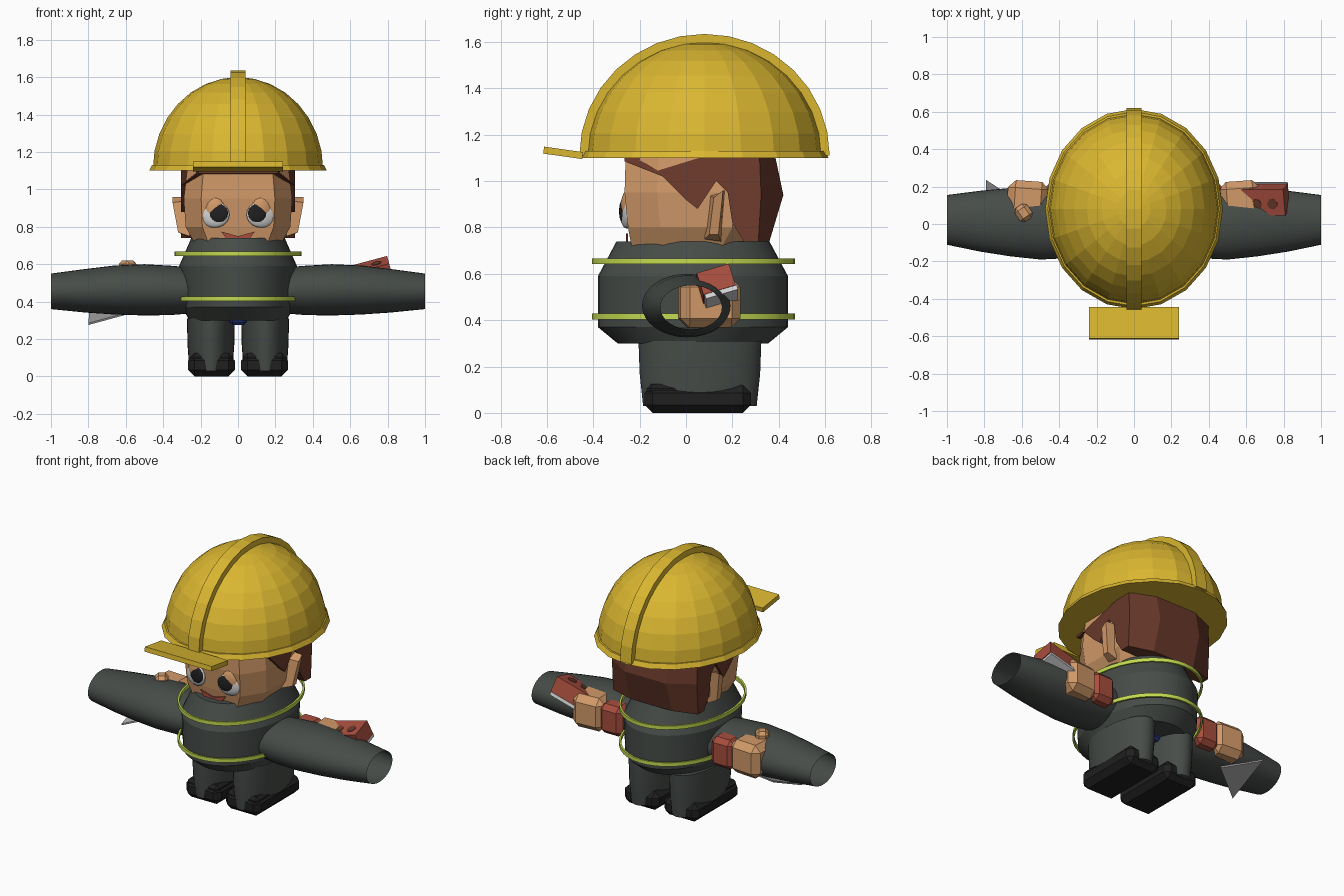
import bpy, bmesh
from math import sin, cos, pi, radians
from mathutils import Vector, Euler

if "Cube" in bpy.data.objects:
    bpy.data.objects.remove(bpy.data.objects["Cube"], do_unlink=True)


def material(name, r, g, b):
    m = bpy.data.materials.new(name)
    m.use_nodes = True
    m.diffuse_color = (r, g, b, 1)
    m.node_tree.nodes["Principled BSDF"].inputs["Base Color"].default_value = (r, g, b, 1)
    return m


YELLOW = material("helmet yellow", .70, .47, .03)
JACKET = material("charcoal cloth", .062, .072, .065)
LIME = material("reflective lime", .55, .70, .08)
SKIN = material("skin", .64, .32, .14)
HAIR = material("brown hair", .14, .04, .023)
BRICK = material("brick red", .39, .075, .048)
BLACK = material("boot black", .014, .014, .014)
WHITE = material("eye white", .68, .68, .68)
STEEL = material("steel grey", .38, .38, .38)
BLUE = material("denim blue", .02, .04, .22)


def finish(name, bm, mat, smooth=None):
    bmesh.ops.recalc_face_normals(bm, faces=bm.faces)
    me = bpy.data.meshes.new(name)
    bm.to_mesh(me)
    bm.free()
    me.materials.append(mat)
    if smooth:
        me.shade_smooth()
        me.set_sharp_from_angle(angle=radians(smooth))
    ob = bpy.data.objects.new(name, me)
    bpy.context.collection.objects.link(ob)
    return ob


def loft(name, rings, mat, smooth=None, caps=True):
    """Skin a list of point rings."""
    bm = bmesh.new()
    rows = [[bm.verts.new(p) for p in ring] for ring in rings]
    n = len(rows[0])
    for a, b in zip(rows, rows[1:]):
        for i in range(n):
            j = (i + 1) % n
            bm.faces.new((a[i], a[j], b[j], b[i]))
    if caps:
        bm.faces.new(rows[0])
        bm.faces.new(rows[-1])
    return finish(name, bm, mat, smooth)


def ellipse(cx, cy, z, rx, ry, n=32):
    return [(cx + rx * cos(2 * pi * i / n), cy + ry * sin(2 * pi * i / n), z) for i in range(n)]


def box(name, loc, size, mat, rot=(0, 0, 0), bevel=0):
    bm = bmesh.new()
    bmesh.ops.create_cube(bm, size=1)
    bmesh.ops.scale(bm, vec=size, verts=bm.verts)
    if bevel:
        bmesh.ops.bevel(bm, geom=bm.edges[:], offset=bevel, segments=1, affect='EDGES')
    bmesh.ops.rotate(bm, matrix=Euler([radians(a) for a in rot]).to_matrix(), verts=bm.verts)
    bmesh.ops.translate(bm, vec=loc, verts=bm.verts)
    return finish(name, bm, mat)


def plate(name, pts, offset, mat):
    """Thin slab between a polygon and its offset copy."""
    off = Vector(offset)
    return loft(name, [pts, [tuple(Vector(p) + off) for p in pts]], mat)


# Helmet: dome, rim, crest and peak
HY, HZ = .08, 1.11
dome = [ellipse(0, HY, HZ + .49 * sin(t), .455 * cos(t), .51 * cos(t), 20)
        for t in [k * pi / 16 for k in range(8)] + [1.55]]
loft("helmet_dome", dome, YELLOW)
loft("helmet_rim", [ellipse(0, HY, 1.1, .475, .535, 20),
                    ellipse(0, HY, 1.13, .46, .52, 20)], YELLOW)
angles = [k * pi / 16 for k in range(17)]
arch = [(HY - .54 * cos(t), HZ + .525 * sin(t)) for t in angles]
arch += [(HY + .48 * cos(t), HZ + .46 * sin(t)) for t in angles]
plate("helmet_crest", [(-.04, y, z) for y, z in arch], (.08, 0, 0), YELLOW)
box("helmet_peak", (0, -.53, 1.122), (.48, .17, .03), YELLOW, (-8, 0, 0))


# Head: chamfered block
def head_ring(z, w, front, back):
    return [(-.68 * w, front, z), (.68 * w, front, z), (w, front + .14, z), (w, back - .12, z),
            (.6 * w, back, z), (-.6 * w, back, z), (-w, back - .12, z), (-w, front + .14, z)]


loft("head", [head_ring(.69, .22, -.23, .26), head_ring(.8, .28, -.25, .32),
              head_ring(.95, .29, -.265, .34), head_ring(1.12, .27, -.26, .32)], SKIN)

# Hair: side outline lofted across, drawn in at the front and rounded at the back
outline = [(-.265, 1.13), (-.265, 1.085), (-.1, 1.02), (0, .92), (.05, .88), (.13, 1.0),
           (.18, .95), (.2, .82), (.25, .74), (.36, .74), (.42, .94), (.38, 1.13)]


def hair_section(x, edge):
    return [(x * (.7 if edge and y < -.15 else 1),
             min(y, .3 + (y - .3) * .2) if edge else y, z) for y, z in outline]


loft("hair", [hair_section(-.305, True), hair_section(-.15, False),
              hair_section(.15, False), hair_section(.305, True)], HAIR)

# Mouth
plate("mouth", [(-.09, -.25, .775), (0, -.25, .75), (.09, -.25, .775), (.05, -.25, .72),
                (-.05, -.25, .72)], (0, -.009, 0), BRICK)


def disc(name, loc, radii, mat, turn):
    bm = bmesh.new()
    bmesh.ops.create_uvsphere(bm, u_segments=20, v_segments=10, radius=1)
    bmesh.ops.scale(bm, vec=radii, verts=bm.verts)
    bmesh.ops.rotate(bm, matrix=Euler((0, 0, turn)).to_matrix(), verts=bm.verts)
    bmesh.ops.translate(bm, vec=loc, verts=bm.verts)
    return finish(name, bm, mat, 60)


# Paired face, arm and leg parts
for side, s in (("left", 1), ("right", -1)):
    disc(side + "_eyelid", (s * .128, -.25, .885), (.06, .03, .078), SKIN, s * .25)
    disc(side + "_eye", (s * .125, -.255, .865), (.082, .025, .07), WHITE, s * .25)
    disc(side + "_pupil", (s * .105, -.272, .87), (.054, .015, .052), BLACK, s * .15)
    loft(side + "_ear", [[(s * .26, .08, .75), (s * .26, .15, .74), (s * .26, .17, .96), (s * .26, .1, .94)],
                         [(s * .32, .1, .77), (s * .32, .14, .77), (s * .35, .16, .96), (s * .35, .12, .93)]], SKIN)

    # Open sleeve tube
    stations = [(.22, .01, .46, .17, .12), (.36, .005, .46, .188, .132), (.5, .005, .463, .195, .137),
                (.66, .01, .462, .183, .131), (.82, .015, .458, .163, .116), (1.0, .022, .455, .133, .095)]
    loft(side + "_sleeve", [[(s * x, cy + a, cz + b) for a, b, _ in ellipse(0, 0, 0, ry, rz)]
                            for x, cy, cz, ry, rz in stations], JACKET, 40, caps=False)
    box(side + "_shirt_cuff", (s * .4, .11, .47), (.16, .22, .19), BRICK, bevel=.03)
    box(side + "_hand", (s * .57, .1, .475), (.22, .26, .215), SKIN, (0, 0, s * 4), .04)

    # Trouser leg and boot
    loft(side + "_trouser_leg", [ellipse(s * .145, .06, z, rx, ry)
                                 for z, rx, ry in ((.03, .115, .245), (.17, .125, .26), (.31, .128, .265))],
         JACKET, 40)
    box(side + "_boot", (s * .142, .05, .06), (.25, .46, .12), BLACK, bevel=.035)
    box(side + "_boot_toe", (s * .142, -.08, .085), (.225, .18, .08), BLACK, bevel=.02)

box("right_thumb", (-.59, .06, .585), (.08, .09, .07), SKIN, (0, 0, 35), .02)
box("trousers_seat", (0, .03, .31), (.09, .34, .07), BLUE, bevel=.015)

# Coat body and reflective hoops
loft("coat", [ellipse(0, .03, z, rx, ry, 40) for z, rx, ry in
              ((.3, .26, .325), (.37, .30, .41), (.59, .315, .41), (.74, .25, .33))], JACKET, 25)
for name, z in (("upper_hoop", .655), ("lower_hoop", .416)):
    hoop = [ellipse(0, .033, z + dz, .34 - inset, .438 - inset, 40)
            for dz, inset in ((-.012, 0), (.012, 0), (.012, .012), (-.012, .012), (-.012, 0))]
    loft(name, hoop, LIME, 40, caps=False)

# Held brick with mortar and two holes
tilt = (17, -15, 0)
turn = Euler([radians(a) for a in tilt]).to_matrix()
centre = Vector((.675, .13, .54))
box("held_brick", centre, (.29, .145, .10), BRICK, tilt)
box("brick_mortar", centre + turn @ Vector((0, .005, -.06)), (.28, .145, .02), WHITE, tilt)
for name, x in (("inner_brick_hole", -.01), ("outer_brick_hole", .08)):
    rings = [ellipse(x, -.01, z, .028, .028, 12) for z in (.048, .053)]
    loft(name, [[centre + turn @ Vector(p) for p in r] for r in rings], HAIR)

# Trowel blade
plate("trowel_blade", [(-.8, -.05, .275), (-.79, .235, .4), (-.58, .1, .335)], (0, 0, .01), STEEL)
